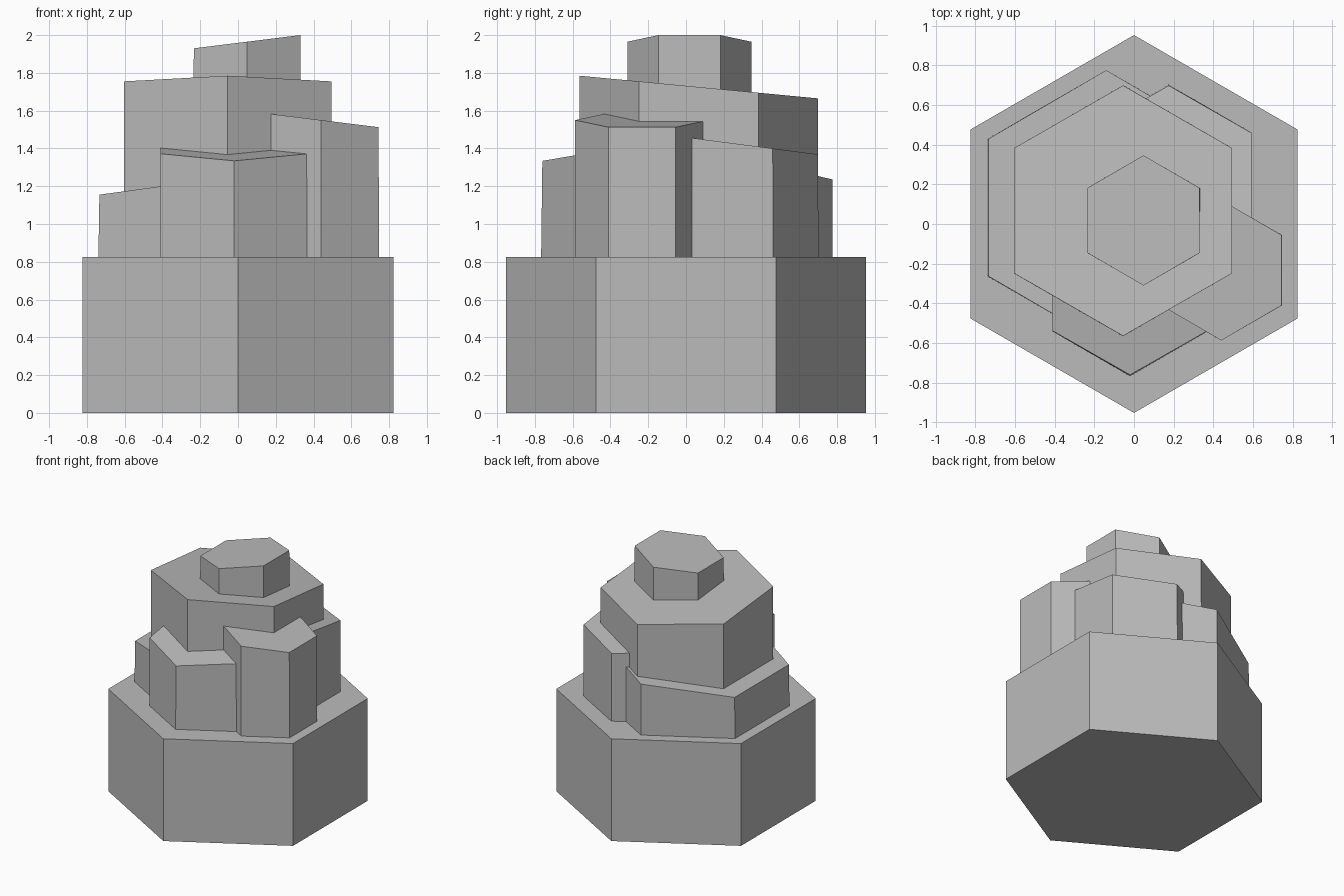
import bpy, bmesh, math
from mathutils import Matrix, Vector

cube = bpy.data.objects.get("Cube")
if cube:
    bpy.data.objects.remove(cube, do_unlink=True)

stone = bpy.data.materials.new("plain_grey_stone")
stone.use_nodes = True
GREY = (0.5, 0.5, 0.5, 1)
stone.diffuse_color = GREY
stone.node_tree.nodes["Principled BSDF"].inputs["Base Color"].default_value = GREY


def hex_column(name, x, y, radius, bottom, top, slope_x=0.0, slope_y=0.0):
    """Six-sided column with a corner towards the front and a tilted top."""
    bm = bmesh.new()
    bmesh.ops.create_cone(bm, cap_ends=True, segments=6, radius1=radius,
                          radius2=radius, depth=top - bottom)
    # Put a corner on the y axis, whatever the starting angle
    first = bm.verts[:][0].co
    turn = math.pi / 2 - math.atan2(first.y, first.x)
    bmesh.ops.rotate(bm, verts=bm.verts, matrix=Matrix.Rotation(turn, 3, "Z"))
    bmesh.ops.translate(bm, verts=bm.verts, vec=(x, y, (top + bottom) / 2))
    # Swing the cap about its own centre
    cap = [v for v in bm.verts if v.co.z > (top + bottom) / 2]
    tilt = (Matrix.Rotation(-math.atan(slope_x), 3, "Y")
            @ Matrix.Rotation(math.atan(slope_y), 3, "X"))
    bmesh.ops.rotate(bm, verts=cap, cent=Vector((x, y, top)), matrix=tilt)
    mesh = bpy.data.meshes.new(name)
    bm.to_mesh(mesh)
    bm.free()
    mesh.materials.append(stone)
    obj = bpy.data.objects.new(name, mesh)
    bpy.context.collection.objects.link(obj)
    return obj


# Wide level base
BASE_TOP = 0.825
hex_column("base_column", 0, 0, 0.952, 0, BASE_TOP)

# Cluster of columns, sunk slightly into the base
SUNK = BASE_TOP - 0.01
hex_column("left_column", -0.14, 0.083, 0.692, SUNK, 1.236, slope_x=0.136)
hex_column("back_column", 0.175, 0.22, 0.482, SUNK, 1.431, slope_y=-0.13)
hex_column("front_column", -0.02, -0.315, 0.452, SUNK, 1.41, slope_y=0.17)
hex_column("right_front_column", 0.44, -0.233, 0.354, SUNK, 1.55, slope_x=-0.123)
hex_column("middle_column", -0.055, 0.067, 0.634, SUNK, 1.725, slope_y=-0.095)

# Small crown column
hex_column("crown_column", 0.048, 0.018, 0.328, 1.6, 1.965, slope_x=0.124)
